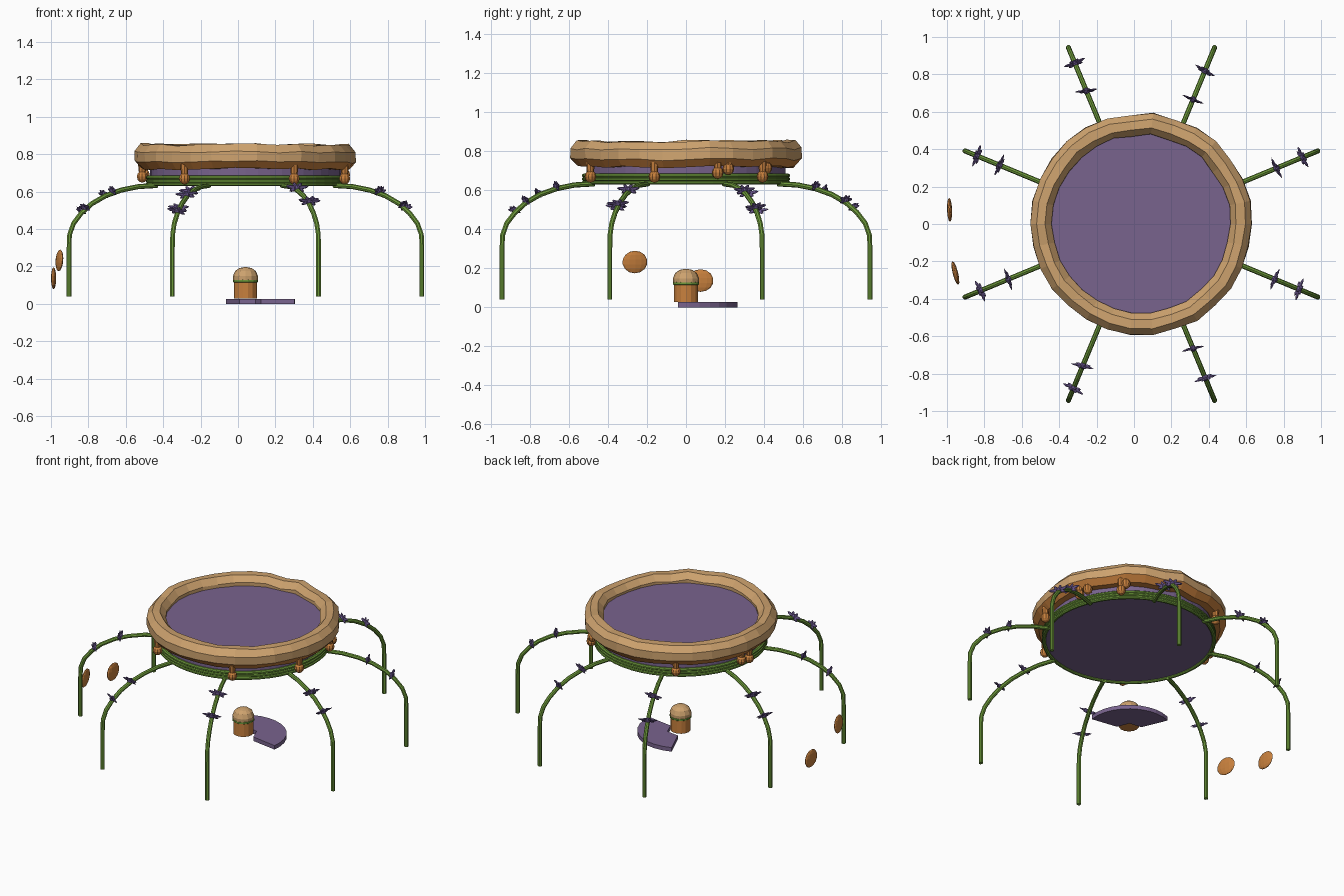
import bpy, bmesh, math, random
from mathutils import Vector, Matrix

random.seed(4)
if "Cube" in bpy.data.objects:
    bpy.data.objects.remove(bpy.data.objects["Cube"])
CENTRE = Vector((0.04, 0, 0))


def material(name, rgb):
    m = bpy.data.materials.new(name)
    m.use_nodes = True
    col = tuple(c ** 2.2 for c in rgb) + (1,)
    m.diffuse_color = col
    m.node_tree.nodes["Principled BSDF"].inputs["Base Color"].default_value = col
    return m


TAN = material("tan crust", (0.80, 0.63, 0.43))
ORANGE = material("orange brown", (0.78, 0.50, 0.25))
PURPLE = material("dusty purple", (0.47, 0.39, 0.55))
PETAL = material("petal purple", (0.40, 0.33, 0.53))
GREEN = material("stem green", (0.43, 0.60, 0.24))


def finish(bm, name, *mats):
    bmesh.ops.recalc_face_normals(bm, faces=bm.faces)
    me = bpy.data.meshes.new(name)
    bm.to_mesh(me)
    bm.free()
    for m in mats:
        me.materials.append(m)
    ob = bpy.data.objects.new(name, me)
    ob.location = CENTRE
    bpy.context.collection.objects.link(ob)
    return ob


def polar(r, angle, z):
    a = math.radians(angle)
    return Vector((r * math.cos(a), r * math.sin(a), z))


def lathe(bm, profile, seg, closed=False, jitter=0):
    """Spin a radius/height profile round z."""
    rings = []
    for i in range(seg):
        wobble = random.uniform(-jitter, jitter)
        rings.append([bm.verts.new(polar(r + wobble + random.uniform(-jitter, jitter) / 2, 360 * i / seg,
                                         z + wobble + random.uniform(-jitter, jitter) / 2))
                      for r, z in profile])
    n = len(profile)
    for i in range(seg):
        a, b = rings[i], rings[(i + 1) % seg]
        for j in range(n if closed else n - 1):
            k = (j + 1) % n
            bm.faces.new((a[j], b[j], b[k], a[k]))
    if not closed:
        bm.faces.new([r[0] for r in rings])
        bm.faces.new([r[-1] for r in rings])


def circle_profile(r, z, rw, zw, sides):
    return [(r + rw * math.cos(math.tau * (i + .5) / sides),
             z + zw * math.sin(math.tau * (i + .5) / sides)) for i in range(sides)]


def blob(bm, matrix, seg=10):
    bmesh.ops.create_uvsphere(bm, u_segments=seg, v_segments=seg // 2 + 1, radius=1, matrix=matrix)


def scale(x, y, z):
    return Matrix.Diagonal((x, y, z, 1))


# Basin and its filled surface
bm = bmesh.new()
lathe(bm, [(0.51, 0.64), (0.51, 0.795)], 48)
finish(bm, "basin", PURPLE)

# Uneven crust rim, darker underneath
bm = bmesh.new()
lathe(bm, circle_profile(0.533, 0.786, 0.062, 0.07, 8), 30, True, 0.006)
bmesh.ops.recalc_face_normals(bm, faces=bm.faces)
for f in bm.faces:
    f.material_index = 1 if f.normal.z < -0.3 else 0
finish(bm, "crust_rim", TAN, ORANGE)

# Drips hanging from the rim
drips = {-126: .67, -62: .67, -17: .67, 17: .69, 23: .71, 45: .67, 48: .715, 122: .68, 167: .69, 174: .68}
bm = bmesh.new()
for angle, z in drips.items():
    p = polar(0.555, angle, z)
    blob(bm, Matrix.Translation(p) @ scale(0.03, 0.03, 0.032))
    top = 0.78
    bmesh.ops.create_cone(bm, cap_ends=True, segments=8, radius1=0.016, radius2=0.026,
                          depth=top - z, matrix=Matrix.Translation(polar(0.555, angle, (top + z) / 2)))
finish(bm, "drips", ORANGE)

# Stacked stem rings under the basin
for i, z in enumerate((0.639, 0.657, 0.675)):
    bm = bmesh.new()
    lathe(bm, circle_profile(0.521, z, 0.013, 0.011, 8), 48, True)
    finish(bm, f"stem_ring_{i + 1}", GREEN)

# Arched legs
PATH = [(0.51, .633), (0.62, .627), (0.72, .608), (0.81, .578), (0.89, .535), (0.95, .485),
        (0.995, .43), (1.018, .37), (1.021, .30), (1.021, .04)]


def leg_point(r):
    for (r0, z0), (r1, z1) in zip(PATH, PATH[1:]):
        if r0 <= r <= r1:
            slope = (z1 - z0) / (r1 - r0)
            return z0 + (r - r0) * slope, slope


def leg(name, angle):
    bm = bmesh.new()
    pts = [Vector((r, 0, z)) for r, z in PATH]
    turn = Matrix.Rotation(math.radians(angle), 3, 'Z')
    rings = []
    for i, p in enumerate(pts):
        t = (pts[min(i + 1, len(pts) - 1)] - pts[max(i - 1, 0)]).normalized()
        side = Vector((0, 1, 0))
        up = t.cross(side)
        rings.append([bm.verts.new(turn @ (p + 0.0135 * (side * math.cos(math.tau * k / 8)
                                                         + up * math.sin(math.tau * k / 8))))
                      for k in range(8)])
    for a, b in zip(rings, rings[1:]):
        for k in range(8):
            bm.faces.new((a[k], a[k - 1], b[k - 1], b[k]))
    bm.faces.new(rings[0])
    bm.faces.new(rings[-1])
    finish(bm, name, GREEN)


def flower(bm, r, angle):
    """Petals fanned across the stem, thin along it."""
    z, slope = leg_point(r)
    frame = (Matrix.Rotation(math.radians(angle), 4, 'Z') @ Matrix.Translation((r, 0, z + 0.012))
             @ Matrix.Rotation(-math.atan(slope), 4, 'Y')
             @ Matrix.Rotation(random.uniform(-.3, .3), 4, 'Z'))
    blob(bm, frame @ scale(0.018, 0.018, 0.018), 8)
    for tilt, length in ((8, .034), (172, .034), (50, .02), (130, .02), (-25, .024), (205, .024)):
        petal = (Matrix.Rotation(math.radians(tilt), 4, 'X')
                 @ Matrix.Translation((0, length * .85, 0)) @ scale(0.006, length, 0.010))
        blob(bm, frame @ petal, 6)


# Radii of the two flowers on each leg, in angular order
FLOWERS = [(.78, .93), (.72, .885), (.77, .93), (.82, .95), (.77, .93), (.82, .95), (.72, .89), (.77, .91)]
for i, radii in enumerate(FLOWERS):
    angle = 22.5 + 45 * i
    leg(f"leg_{i + 1}", angle)
    bm = bmesh.new()
    for r in radii:
        flower(bm, r, angle)
    finish(bm, f"leg_flowers_{i + 1}", PETAL)

# Stool: trunk, green band and domed top
bm = bmesh.new()
lathe(bm, [(0.062, 0.028), (0.062, 0.125)], 14)
finish(bm, "stool_trunk", ORANGE)
bm = bmesh.new()
lathe(bm, circle_profile(0.061, 0.122, 0.008, 0.009, 6), 14, True)
finish(bm, "stool_band", GREEN)
bm = bmesh.new()
lathe(bm, [(0.066, 0.125), (0.067, 0.148), (0.056, 0.175), (0.034, 0.191), (0.01, 0.196)], 12)
finish(bm, "stool_dome", TAN)

# Fan-shaped step beside the stool
bm = bmesh.new()
outline = [polar(0.265, -9 + 122 * i / 10, 0) for i in range(11)]
outline += [polar(0.085, a, 0) for a in (113, 52, -9)]
base = bm.faces.new([bm.verts.new(p) for p in outline])
top = bmesh.ops.extrude_face_region(bm, geom=[base])
bmesh.ops.translate(bm, vec=(0, 0, 0.027), verts=[v for v in top["geom"] if isinstance(v, bmesh.types.BMVert)])
finish(bm, "fan_step", PURPLE)

# Floating flat pebbles at one side
for name, p, yaw, lean in (("pebble_low", (-1.026, 0.075, 0.137), 2, 0),
                           ("pebble_high", (-0.995, -0.262, 0.232), 14, 4)):
    bm = bmesh.new()
    blob(bm, Matrix.Translation(p) @ Matrix.Rotation(math.radians(yaw), 4, 'Z')
         @ Matrix.Rotation(math.radians(lean), 4, 'Y') @ scale(0.014, 0.066, 0.058), 12)
    finish(bm, name, ORANGE)
